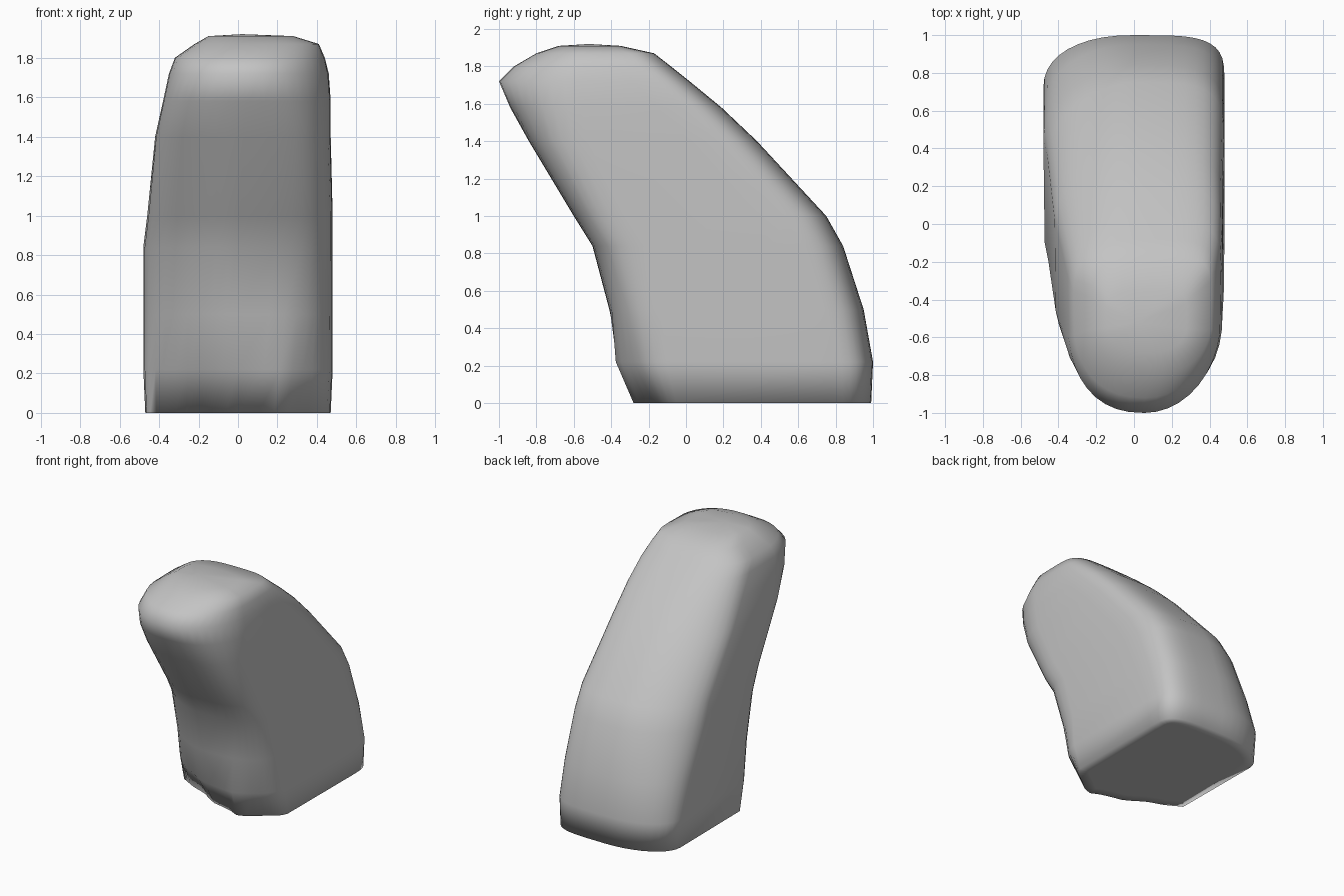
import bpy, bmesh, math

if "Cube" in bpy.data.objects:
    bpy.data.objects.remove(bpy.data.objects["Cube"])

stone = bpy.data.materials.new("stone grey")
stone.use_nodes = True
grey = (0.55, 0.55, 0.55, 1)
stone.diffuse_color = grey
stone.node_tree.nodes["Principled BSDF"].inputs["Base Color"].default_value = grey

# Horizontal slices: z, front y, back y, right x, left x, front and back rounding,
# then how pointed the front right, front left and back right corners are cut
SLICES = [
    (0.00, -0.30, 0.99, -0.47, 0.47, 0.30, 0.25, 1.1, 0.8, 1.0),
    (0.22, -0.39, 1.00, -0.48, 0.48, 0.38, 0.28, 1.2, 0.7, 0.9),
    (0.50, -0.41, 0.95, -0.48, 0.48, 0.42, 0.34, 1.2, 0.6, 1.0),
    (0.84, -0.50, 0.84, -0.48, 0.48, 0.45, 0.38, 1.2, 0.5, 1.1),
    (1.00, -0.60, 0.75, -0.46, 0.48, 0.45, 0.38, 1.2, 0.5, 1.1),
    (1.40, -0.84, 0.38, -0.42, 0.47, 0.45, 0.36, 1.0, 0.65, 1.1),
    (1.58, -0.94, 0.19, -0.38, 0.47, 0.48, 0.34, 0.85, 0.85, 1.0),
    (1.72, -1.00, 0.02, -0.35, 0.46, 0.50, 0.30, 0.85, 1.0, 0.9),
    (1.80, -0.92, -0.08, -0.32, 0.44, 0.42, 0.28, 0.85, 1.0, 0.8),
    (1.87, -0.80, -0.17, -0.22, 0.41, 0.30, 0.22, 0.9, 0.9, 0.7),
    (1.91, -0.68, -0.35, -0.15, 0.28, 0.16, 0.12, 0.9, 0.8, 0.7),
]
SIDES = 40


def power(value, exponent):
    return math.copysign(abs(value) ** exponent, value)


def outline(z, front, back, right, left, front_round, back_round,
            front_right, front_left, back_right):
    """Block outline with each corner rounded by its own amount."""
    points = []
    foot = max(0, 1 - z / 0.4)
    for i in range(SIDES):
        a = math.tau * i / SIDES
        c, s = math.cos(a), math.sin(a)
        if abs(c) < 1e-6:
            c = 0
        if s < 0:
            cut = front_left if c > 0 else front_right
        else:
            cut = 0.5 if c > 0 else back_right
        x = (left + right) / 2 + (left - right) / 2 * power(c, cut)
        if s < 0:
            y = front + front_round + front_round * power(s, cut)
            # The foot is cut back on both sides of a toe, with worn flutes
            y += foot * abs(s) * (0.35 * abs(x - 0.2) + 0.012 * (1 + math.sin(x * 22)))
        else:
            y = back - back_round + back_round * power(s, cut)
        points.append((x, y, z))
    return points


# Leaning boulder
bm = bmesh.new()
rings = [[bm.verts.new(p) for p in outline(*s)] for s in SLICES]
for lower, upper in zip(rings, rings[1:]):
    for i in range(SIDES):
        j = (i + 1) % SIDES
        bm.faces.new((lower[i], lower[j], upper[j], upper[i]))
floor = bm.faces.new(rings[0][::-1])
crown = bm.verts.new((0.02, -0.52, 1.92))
for i in range(SIDES):
    bm.faces.new((rings[-1][i], rings[-1][(i + 1) % SIDES], crown))
bmesh.ops.recalc_face_normals(bm, faces=bm.faces)

# Flat floor inside a softly shaded rim
bmesh.ops.inset_region(bm, faces=[floor], thickness=0.08)

mesh = bpy.data.meshes.new("leaning_boulder")
bm.to_mesh(mesh)
bm.free()
mesh.materials.append(stone)
boulder = bpy.data.objects.new("leaning_boulder", mesh)
bpy.context.collection.objects.link(boulder)
bpy.context.view_layer.objects.active = boulder
boulder.select_set(True)
bpy.ops.object.shade_smooth()
